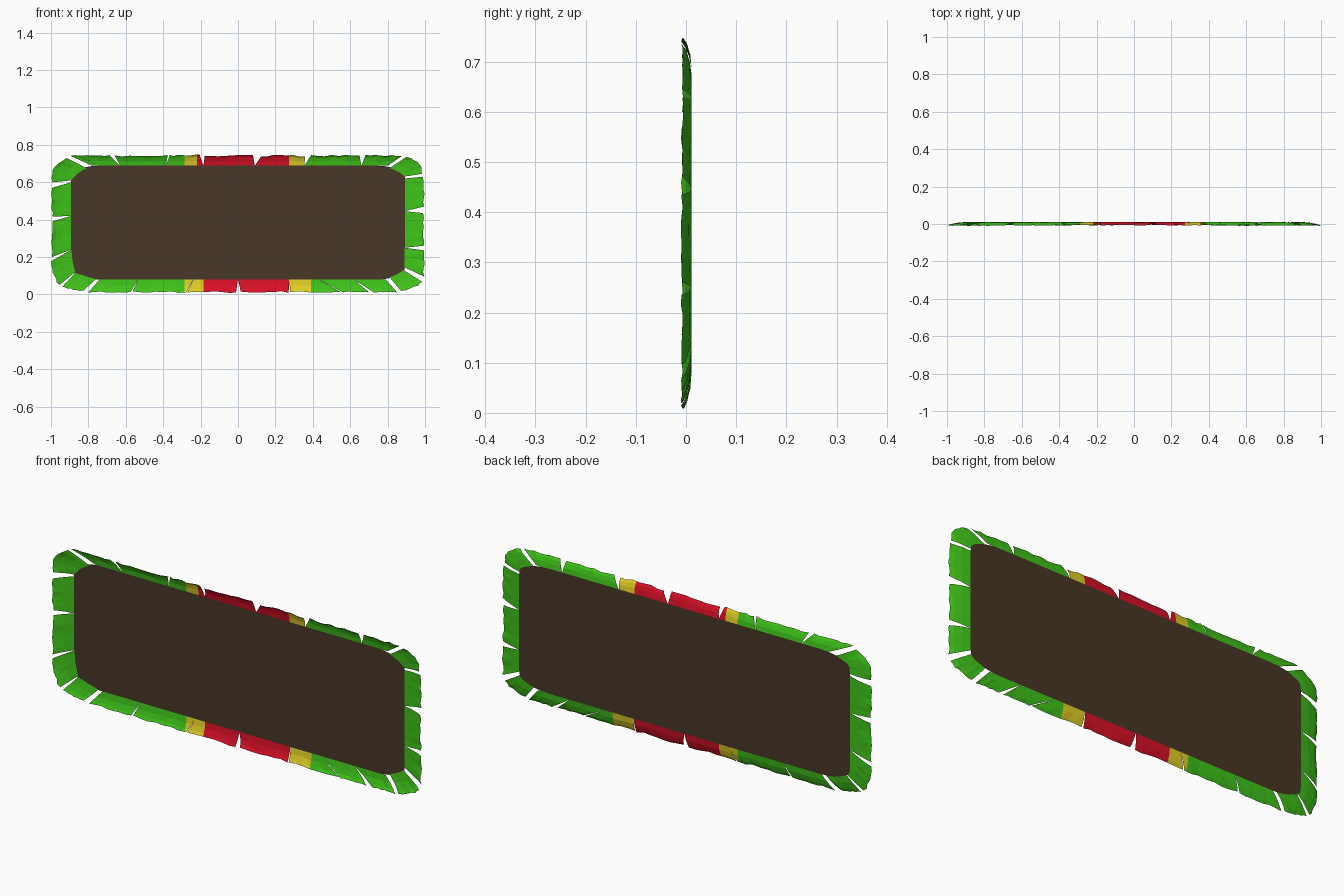
import bpy, bmesh, random
from mathutils import Vector

if "Cube" in bpy.data.objects:
    bpy.data.objects.remove(bpy.data.objects["Cube"])

rng = random.Random(4)


def material(name, rgb):
    m = bpy.data.materials.new(name)
    m.diffuse_color = (*rgb, 1)
    m.use_nodes = True
    m.node_tree.nodes["Principled BSDF"].inputs["Base Color"].default_value = m.diffuse_color
    return m


def make_object(name, bm, mats):
    me = bpy.data.meshes.new(name)
    bm.to_mesh(me)
    bm.free()
    for m in mats:
        me.materials.append(m)
    ob = bpy.data.objects.new(name, me)
    bpy.context.collection.objects.link(ob)
    return ob


BACK = 0.011  # depth of the flat board; leaves curl forward from here
brown = material("dark_brown", (0.065, 0.038, 0.02))
green = material("green", (0.05, 0.55, 0.01))
yellow = material("yellow", (0.75, 0.62, 0.02))
red = material("red", (0.7, 0.005, 0.02))

# Board: flat sheet with softened corners
bm = bmesh.new()
corner = [(0.893, 0.235), (0.888, 0.262), (0.87, 0.276), (0.82, 0.295), (0.775, 0.303), (0.72, 0.305)]
outline = []
for sx, sz in ((1, 1), (-1, 1), (-1, -1), (1, -1)):
    pts = corner if sx * sz > 0 else corner[::-1]
    outline += [(sx * x, sz * z) for x, z in pts]
bm.faces.new([bm.verts.new((x, BACK, 0.384 + z)) for x, z in outline])
make_object("board", bm, [brown])

# Border leaves: curled strips, inner edge a-b, outer edge c-d
PROFILE = [(0, BACK), (0.45, 0.007), (0.8, 0.0), (1, -0.007)]


def leaf(bm, a, b, c, d, bulge=0.0, n=7):
    a, b, c, d = (Vector(p) for p in (a, b, c, d))
    out = ((c + d) - (a + b)).normalized()
    curl = rng.uniform(-0.002, 0.002)
    rows = [[] for _ in PROFILE]
    for i in range(n + 1):
        u = i / n
        arch = 4 * u * (1 - u) * out
        p = a.lerp(b, u) + arch * bulge * 0.3
        q = c.lerp(d, u) + arch * bulge + out * rng.uniform(-0.006, 0.004)
        for row, (v, y) in zip(rows, PROFILE):
            w = p.lerp(q, v)
            y += v * (curl + rng.uniform(-0.002, 0.002))
            row.append(bm.verts.new((w.x, max(y, -0.011), w.y)))
    for r0, r1 in zip(rows, rows[1:]):
        for i in range(n):
            bm.faces.new((r0[i], r0[i + 1], r1[i + 1], r1[i]))


def side(bm, notches, outer, to_point, inner_at, outer_at):
    for i, (o0, o1) in enumerate(outer):
        leaf(bm, to_point(notches[i], inner_at), to_point(notches[i + 1], inner_at),
             to_point(o0, outer_at), to_point(o1, outer_at))


def along_x(t, k):
    return (t, k)


def along_z(t, k):
    return (k, t)


bm = bmesh.new()
# top row
side(bm, [-0.78, -0.63, -0.385, -0.185, 0.09, 0.355, 0.66, 0.80],
     [(-0.90, -0.685), (-0.66, -0.375), (-0.365, -0.205), (-0.178, 0.08),
      (0.125, 0.36), (0.39, 0.65), (0.68, 0.88)], along_x, 0.688, 0.743)
# bottom row
side(bm, [-0.74, -0.535, -0.24, 0.0, 0.275, 0.43, 0.62, 0.79],
     [(-0.80, -0.575), (-0.565, -0.275), (-0.27, -0.01), (0.015, 0.27),
      (0.278, 0.55), (0.56, 0.70), (0.725, 0.85)], along_x, 0.080, 0.012)
# left and right columns
side(bm, [0.24, 0.42, 0.60], [(0.20, 0.39), (0.415, 0.57)], along_z, -0.892, -0.994)
side(bm, [0.25, 0.445, 0.62], [(0.26, 0.435), (0.47, 0.63)], along_z, 0.892, 0.994)
# corners
leaf(bm, (-0.89, 0.61), (-0.81, 0.675), (-0.995, 0.60), (-0.92, 0.73), 0.03)
leaf(bm, (0.81, 0.675), (0.89, 0.63), (0.90, 0.735), (0.985, 0.645), 0.025)
leaf(bm, (-0.89, 0.24), (-0.87, 0.12), (-0.995, 0.18), (-0.955, 0.05), 0.015)
leaf(bm, (-0.87, 0.115), (-0.76, 0.083), (-0.94, 0.04), (-0.825, 0.02), 0.006)
leaf(bm, (0.89, 0.25), (0.89, 0.145), (0.995, 0.235), (0.995, 0.095))
leaf(bm, (0.885, 0.13), (0.81, 0.092), (0.982, 0.07), (0.87, 0.02), 0.015)

# Split the leaves at the colour borders, then colour by position
for x in (-0.285, -0.22, -0.185, 0.272, 0.36, 0.39):
    bmesh.ops.bisect_plane(bm, geom=bm.verts[:] + bm.edges[:] + bm.faces[:],
                           plane_co=(x, 0, 0), plane_no=(1, 0, 0))
for f in bm.faces:
    c = f.calc_center_median()
    y0, r0, r1, y1 = (-0.285, -0.22, 0.272, 0.36) if c.z > 0.4 else (-0.285, -0.185, 0.272, 0.39)
    f.material_index = 2 if r0 < c.x < r1 else 1 if y0 < c.x < y1 else 0
make_object("leaf_border", bm, [green, yellow, red])
